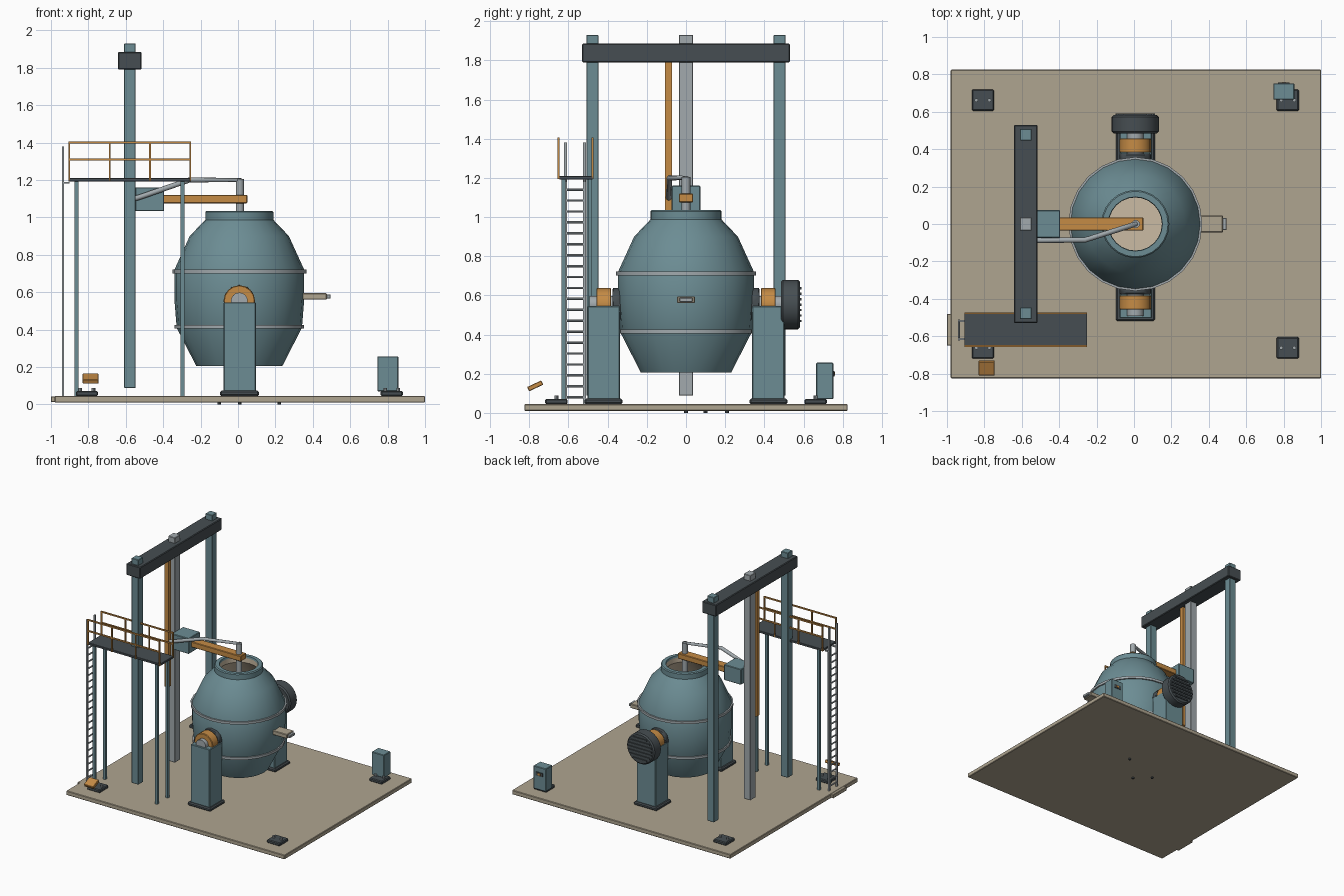
import bpy, bmesh, math
from mathutils import Vector

if "Cube" in bpy.data.objects:
    bpy.data.objects.remove(bpy.data.objects["Cube"])


def mat(name, r, g, b):
    m = bpy.data.materials.new(name)
    m.diffuse_color = (r, g, b, 1)
    m.use_nodes = True
    m.node_tree.nodes["Principled BSDF"].inputs["Base Color"].default_value = m.diffuse_color
    return m


TEAL = mat("teal_paint", 0.15, 0.265, 0.295)
DARK = mat("dark_steel", 0.062, 0.076, 0.084)
ORANGE = mat("orange_paint", 0.56, 0.26, 0.06)
GREY = mat("light_steel", 0.36, 0.40, 0.42)
BEIGE = mat("concrete_beige", 0.43, 0.375, 0.28)
LINING = mat("pale_lining", 0.60, 0.50, 0.37)
CX = 0.007  # vessel axis


def finish(bm, name, material, bevel=0, smooth=False):
    bmesh.ops.recalc_face_normals(bm, faces=bm.faces)
    me = bpy.data.meshes.new(name)
    bm.to_mesh(me)
    bm.free()
    ob = bpy.data.objects.new(name, me)
    bpy.context.collection.objects.link(ob)
    me.materials.append(material)
    if bevel:
        mod = ob.modifiers.new("Bevel", 'BEVEL')
        mod.width, mod.segments = bevel, 1
    if smooth:
        bpy.ops.object.select_all(action='DESELECT')
        ob.select_set(True)
        bpy.context.view_layer.objects.active = ob
        bpy.ops.object.shade_smooth_by_angle(angle=math.radians(32))
    return ob


def box(name, material, x, y, z, bevel=0):
    """Box from (min, max) ranges."""
    bm = bmesh.new()
    bmesh.ops.create_cube(bm, size=1)
    for v in bm.verts:
        v.co = Vector((r[0] if c < 0 else r[1]) for c, r in zip(v.co, (x, y, z)))
    return finish(bm, name, material, bevel)


def rod(name, material, a, b, r, n=12, bevel=0, smooth=True):
    """Cylinder between two points."""
    a, b = Vector(a), Vector(b)
    bm = bmesh.new()
    bmesh.ops.create_cone(bm, cap_ends=True, segments=n, radius1=r, radius2=r, depth=(b - a).length)
    bmesh.ops.rotate(bm, verts=bm.verts, matrix=(b - a).to_track_quat('Z', 'Y').to_matrix())
    bmesh.ops.translate(bm, verts=bm.verts, vec=(a + b) / 2)
    return finish(bm, name, material, bevel, smooth)


def lathe(name, material, profile, n=24, closed=False):
    """Spin (radius, z) points around the vessel axis."""
    bm = bmesh.new()
    vs = [bm.verts.new((r, 0, z)) for r, z in profile]
    es = [bm.edges.new(p) for p in zip(vs, vs[1:])]
    if closed:
        es.append(bm.edges.new((vs[-1], vs[0])))
    bmesh.ops.spin(bm, geom=vs + es, cent=(0, 0, 0), axis=(0, 0, 1),
                   angle=2 * math.pi, steps=n, use_duplicate=False)
    bmesh.ops.remove_doubles(bm, verts=bm.verts, dist=0.0005)
    bmesh.ops.translate(bm, verts=bm.verts, vec=(CX, 0, 0))
    return finish(bm, name, material, 0, True)


# floor slab, edge tab and tiny plugs underneath
box("floor_slab", BEIGE, (-0.98, 1.0), (-0.825, 0.825), (0.01, 0.045), 0.004)
box("floor_tab", BEIGE, (-1.0, -0.97), (-0.65, -0.48), (0.012, 0.043), 0.003)
for px, py in ((0.01, 0), (0.22, 0.21), (-0.1, 0.1)):
    rod("floor_plug", DARK, (px, py, 0), (px, py, 0.015), 0.01, 8)

# vessel shell, lining and bands
lathe("vessel_shell", TEAL, [(0, 0.205), (0.23, 0.205), (0.335, 0.41), (0.347, 0.56), (0.347, 0.72),
                             (0.265, 0.90), (0.182, 0.987), (0.182, 1.028), (0.175, 1.035),
                             (0.145, 1.035), (0.142, 1.02)])
lathe("vessel_lining", LINING, [(0.142, 1.02), (0.142, 0.98), (0.24, 0.87), (0.31, 0.70),
                                (0.30, 0.42), (0.2, 0.25), (0, 0.25)])
for z, r in ((0.711, 0.358), (0.415, 0.346)):
    lathe("vessel_band", GREY, [(r - 0.03, z - 0.01), (r, z - 0.01), (r, z + 0.01), (r - 0.03, z + 0.01)],
          closed=True)

# side spout
box("spout", BEIGE, (0.33, 0.475), (-0.045, 0.045), (0.56, 0.595), 0.004)
box("spout_tip", GREY, (0.47, 0.495), (-0.033, 0.033), (0.566, 0.588), 0.003)

# pedestals and trunnions on both sides
AZ = 0.553
for s in (-1, 1):
    def span(a, b):
        return tuple(sorted((s * a, s * b)))
    box("pedestal", TEAL, (-0.077, 0.095), span(0.338, 0.503), (0.06, 0.545), 0.004)
    box("pedestal_foot", DARK, (-0.097, 0.112), span(0.325, 0.518), (0.044, 0.073), 0.008)
    rod("bearing_cap", ORANGE, (CX, s * 0.382, AZ), (CX, s * 0.458, AZ), 0.084, 16, 0.004)
    rod("trunnion_shaft", GREY, (CX, s * 0.30, AZ), (CX, s * 0.492, AZ), 0.045, 16)
    rod("trunnion_flange", DARK, (CX, s * 0.325, AZ), (CX, s * 0.376, AZ), 0.085, 12, 0.006)

# tilt motor with slatted cover
rod("tilt_motor", DARK, (CX, 0.485, AZ), (CX, 0.582, AZ), 0.126, 24, 0.01)
for i in range(-3, 4):
    h = math.sqrt(0.105 ** 2 - (0.028 * i) ** 2)
    z = AZ + 0.028 * i
    box("motor_slat", DARK, (CX - h, CX + h), (0.578, 0.59), (z - 0.006, z + 0.006))

# gantry: two columns, centre mast, beam and lift rail
for y, m, n in ((-0.478, TEAL, "gantry_column"), (0.478, TEAL, "gantry_column"), (0, GREY, "centre_mast")):
    w = 0.036 if m == GREY else 0.031
    box(n, m, (-0.578 - 0.031, -0.578 + 0.031), (y - w, y + w), (0.088, 1.93), 0.003)
box("gantry_beam", DARK, (-0.642, -0.515), (-0.53, 0.53), (1.79, 1.885), 0.005)
box("lift_rail", ORANGE, (-0.592, -0.558), (-0.106, -0.072), (0.73, 1.80))

# lance carriage, arm, lance and feed pipe
box("carriage", TEAL, (-0.55, -0.395), (-0.074, 0.074), (1.033, 1.16), 0.004)
box("lance_arm", ORANGE, (-0.40, 0.05), (-0.036, 0.036), (1.075, 1.12), 0.004)
rod("lance", GREY, (0.01, 0, 0.80), (0.01, 0, 1.205), 0.022, 12)
path = [(-0.57, -0.088, 1.095), (-0.52, -0.088, 1.11), (-0.26, -0.085, 1.2), (0.01, 0, 1.2), (0.01, 0, 1.12)]
cu = bpy.data.curves.new("feed_pipe", 'CURVE')
cu.dimensions, cu.bevel_depth, cu.bevel_resolution, cu.use_fill_caps = '3D', 0.014, 2, True
sp = cu.splines.new('POLY')
sp.points.add(len(path) - 1)
for p, c in zip(sp.points, path):
    p.co = (*c, 1)
cu.materials.append(GREY)
bpy.context.collection.objects.link(bpy.data.objects.new("feed_pipe", cu))

# access platform with legs and guard rails
box("platform_deck", DARK, (-0.907, -0.25), (-0.648, -0.475), (1.193, 1.21), 0.002)
for x in (-0.863, -0.297):
    for y in (-0.625, -0.49):
        box("platform_leg", TEAL, (x - 0.01, x + 0.01), (y - 0.01, y + 0.01), (0.045, 1.195))
for y in (-0.652, -0.477):
    for z in (1.31, 1.40):
        box("guard_rail", ORANGE, (-0.907, -0.25), (y - 0.005, y + 0.005), (z - 0.006, z + 0.005))
    for x in (-0.902, -0.686, -0.47, -0.255):
        box("guard_post", ORANGE, (x - 0.005, x + 0.005), (y - 0.005, y + 0.005), (1.195, 1.40))

# ladder
for y in (-0.615, -0.518):
    box("ladder_rail", GREY, (-0.942, -0.93), (y - 0.007, y + 0.007), (0.045, 1.38))
    box("ladder_bracket", GREY, (-0.936, -0.90), (y - 0.006, y + 0.006), (1.18, 1.19))
for i in range(20):
    z = 0.08 + 0.0558 * i
    rod("ladder_rung", GREY, (-0.936, -0.615, z), (-0.936, -0.518, z), 0.006, 8)

# corner anchor pads with bolts
for x in (-0.808, 0.822):
    for y in (-0.662, 0.662):
        box("anchor_pad", DARK, (x - 0.059, x + 0.059), (y - 0.057, y + 0.057), (0.044, 0.071), 0.006)
        for dx in (-0.035, 0.035):
            rod("anchor_bolt", GREY, (x + dx, y, 0.06), (x + dx, y, 0.088), 0.01, 8)

# control cabinet with a small panel on its back face
box("control_cabinet", TEAL, (0.745, 0.857), (0.665, 0.752), (0.07, 0.257), 0.004)
box("cabinet_panel", DARK, (0.77, 0.832), (0.75, 0.757), (0.185, 0.215))
box("cabinet_button", ORANGE, (0.79, 0.812), (0.755, 0.76), (0.192, 0.208))

# tilted operator desk top
desk = box("operator_desk", ORANGE, (-0.043, 0.043), (-0.04, 0.04), (-0.012, 0.012), 0.003)
desk.location = (-0.788, -0.77, 0.138)
desk.rotation_euler.x = math.radians(25)
